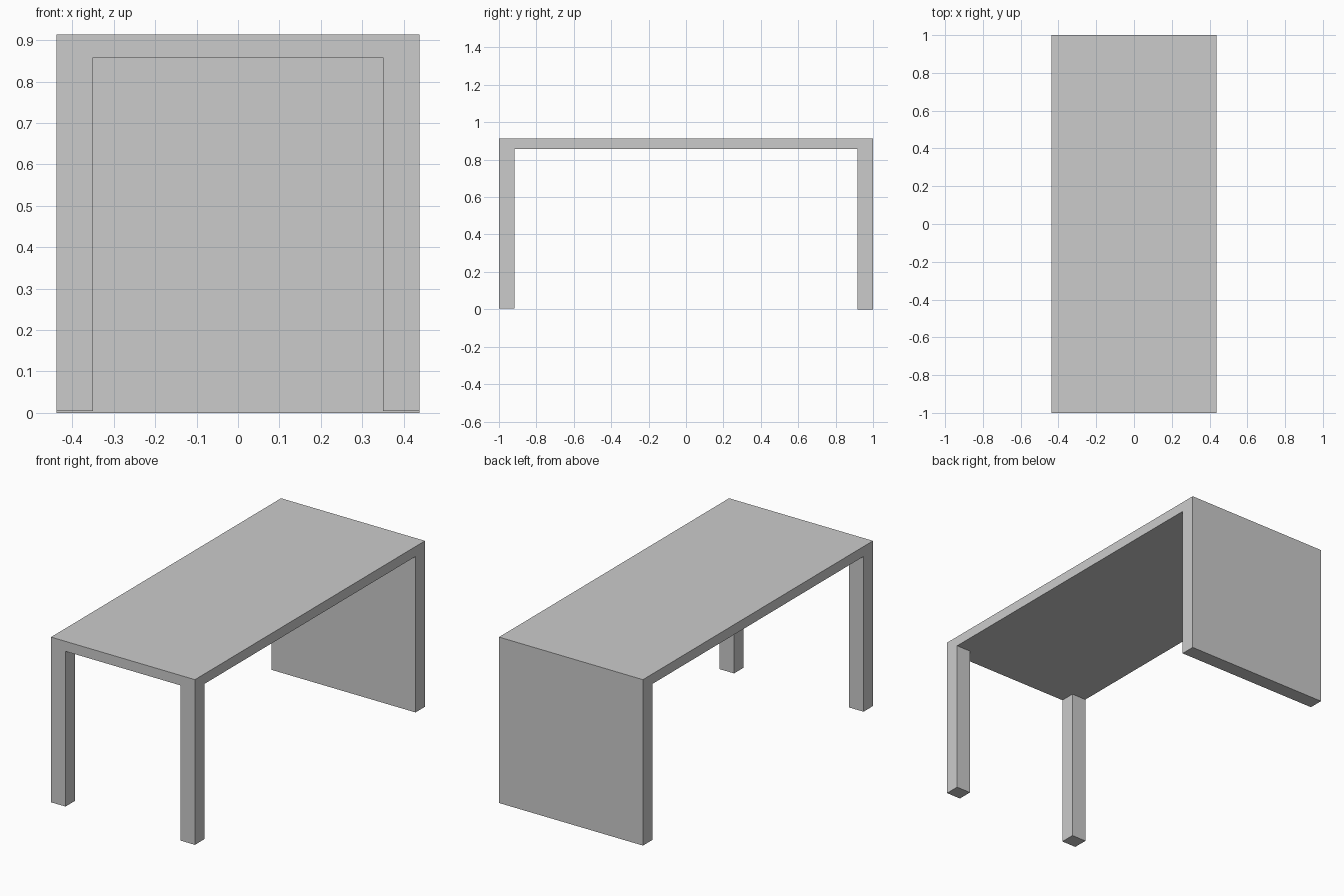
import bpy
import bmesh
from math import radians
from mathutils import Vector

if "Cube" in bpy.data.objects:
    bpy.data.objects.remove(bpy.data.objects["Cube"])

HALF_X, HALF_Y = 0.438, 1.0        # outer half sizes
TOP, UNDER = 0.913, 0.858          # tabletop upper and lower faces
LEG_X, LEG_Y = 0.35, 0.918         # inner faces of the legs and end panel
LEG_FOOT, PANEL_FOOT = 0.004, 0.0

bm = bmesh.new()

# Tabletop slab
bmesh.ops.create_cube(bm, size=1)
bmesh.ops.scale(bm, verts=bm.verts, vec=(2 * HALF_X, 2 * HALF_Y, TOP - UNDER))
bmesh.ops.translate(bm, verts=bm.verts, vec=(0, 0, (TOP + UNDER) / 2))

# Loop cuts marking out the legs and the end panel
for point, normal in (((LEG_X, 0, 0), (1, 0, 0)), ((-LEG_X, 0, 0), (1, 0, 0)),
                      ((0, LEG_Y, 0), (0, 1, 0)), ((0, -LEG_Y, 0), (0, 1, 0))):
    bmesh.ops.bisect_plane(bm, geom=bm.verts[:] + bm.edges[:] + bm.faces[:],
                           plane_co=point, plane_no=normal)


def pull_down(test, foot):
    """Extrude the chosen underside faces down to the given height."""
    faces = [f for f in bm.faces
             if f.normal.z < -0.9 and f.calc_center_median().z > 0.5
             and test(f.calc_center_median())]
    result = bmesh.ops.extrude_face_region(bm, geom=faces)
    bmesh.ops.delete(bm, geom=[f for f in faces if f.is_valid], context='FACES_ONLY')
    for v in result["geom"]:
        if isinstance(v, bmesh.types.BMVert):
            v.co.z = foot
    bm.normal_update()


bm.normal_update()
# Two front legs, then the full-width back panel
pull_down(lambda c: c.y < -LEG_Y and abs(c.x) > LEG_X, LEG_FOOT)
pull_down(lambda c: c.y > LEG_Y, PANEL_FOOT)

# Merge flat areas so the body is seamless
bmesh.ops.dissolve_limit(bm, angle_limit=radians(1), verts=bm.verts[:], edges=bm.edges[:])
bmesh.ops.recalc_face_normals(bm, faces=bm.faces[:])

mesh = bpy.data.meshes.new("table")
bm.to_mesh(mesh)
bm.free()
bpy.context.collection.objects.link(bpy.data.objects.new("table", mesh))
